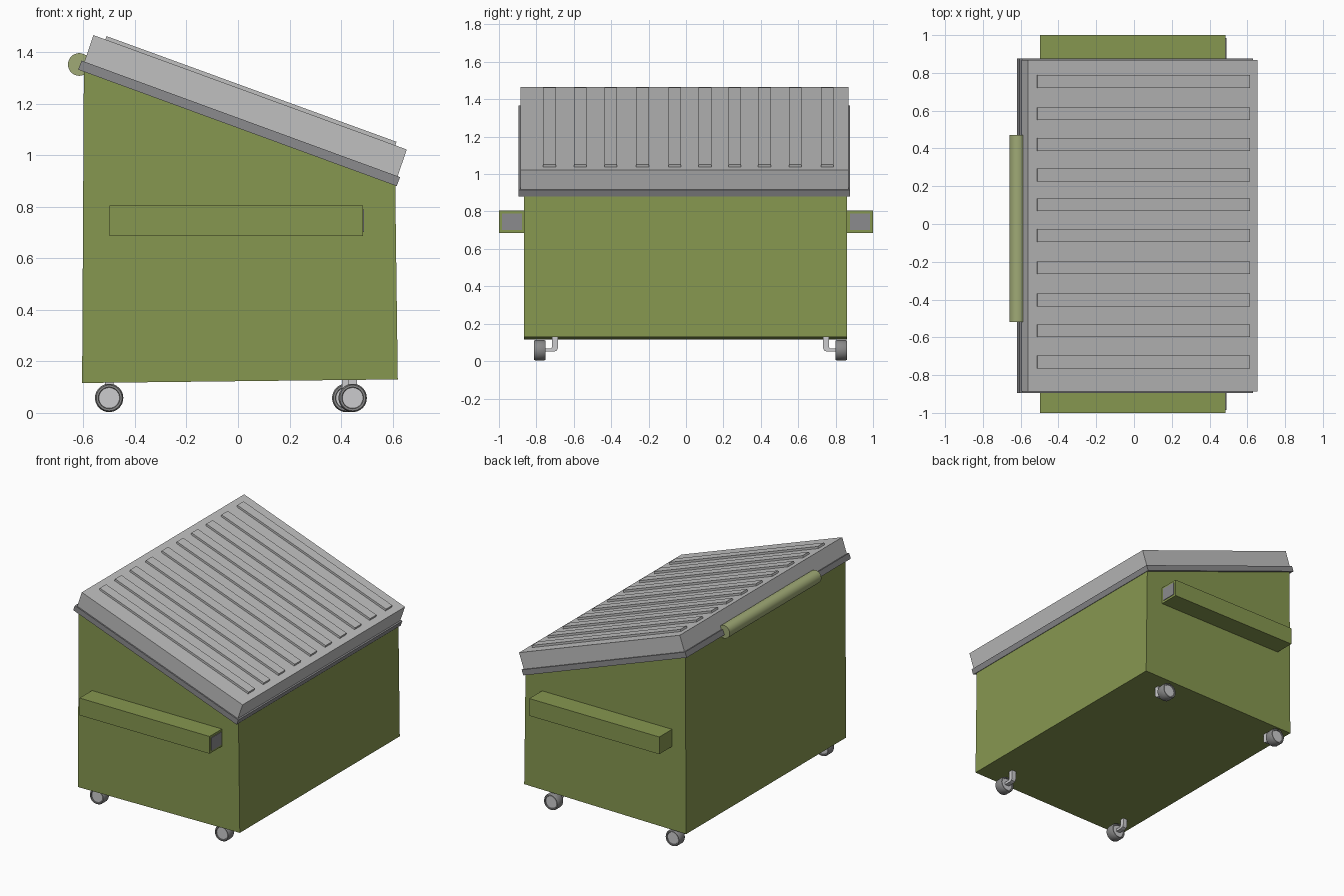
import bpy, bmesh, math
from mathutils import Vector

if "Cube" in bpy.data.objects:
    bpy.data.objects.remove(bpy.data.objects["Cube"])


def material(name, r, g, b):
    m = bpy.data.materials.new(name)
    m.use_nodes = True
    m.diffuse_color = (r, g, b, 1)
    m.node_tree.nodes["Principled BSDF"].inputs["Base Color"].default_value = (r, g, b, 1)
    return m


GREEN = material("olive green", 0.24, 0.31, 0.08)
PALE = material("pale green", 0.35, 0.40, 0.18)
LID = material("light grey", 0.53, 0.53, 0.53)
RIM = material("mid grey", 0.26, 0.26, 0.27)
TYRE = material("tyre grey", 0.25, 0.25, 0.25)
METAL = material("bracket metal", 0.60, 0.60, 0.61)


def finish(name, bm, *mats):
    bmesh.ops.recalc_face_normals(bm, faces=bm.faces)
    mesh = bpy.data.meshes.new(name)
    bm.to_mesh(mesh)
    bm.free()
    for m in mats:
        mesh.materials.append(m)
    obj = bpy.data.objects.new(name, mesh)
    bpy.context.collection.objects.link(obj)
    return obj


def smooth(obj):
    bpy.ops.object.select_all(action="DESELECT")
    obj.select_set(True)
    bpy.context.view_layer.objects.active = obj
    bpy.ops.object.shade_smooth_by_angle(angle=math.radians(35))


def extrude(name, points, depth, mat):
    """Extrude a closed 3D outline by a vector."""
    bm = bmesh.new()
    face = bm.faces.new([bm.verts.new(p) for p in points])
    ext = bmesh.ops.extrude_face_region(bm, geom=[face])["geom"]
    bmesh.ops.translate(bm, vec=Vector(depth),
                        verts=[v for v in ext if isinstance(v, bmesh.types.BMVert)])
    return finish(name, bm, mat)


def side_profile(name, xz, y0, y1, mat):
    return extrude(name, [(x, y0, z) for x, z in xz], (0, y1 - y0, 0), mat)


def box(name, x0, x1, y0, y1, z0, z1, mat):
    return side_profile(name, [(x0, z0), (x1, z0), (x1, z1), (x0, z1)], y0, y1, mat)


def lathe(name, profile, centre, mats, is_second=None, steps=32):
    """Revolve (radius, y) points about a y axis through centre."""
    bm = bmesh.new()
    verts = [bm.verts.new((r, y, 0)) for r, y in profile]
    edges = [bm.edges.new(pair) for pair in zip(verts, verts[1:])]
    bmesh.ops.spin(bm, geom=verts + edges, cent=(0, 0, 0), axis=(0, 1, 0),
                   angle=math.tau, steps=steps)
    bmesh.ops.remove_doubles(bm, verts=bm.verts, dist=0.0001)
    if is_second:
        for f in bm.faces:
            f.material_index = int(is_second(f))
    obj = finish(name, bm, *mats)
    obj.location = centre
    smooth(obj)
    return obj


# Slanted container, lid rim and lid
side_profile("container", [(-0.605, 0.116), (0.62, 0.13), (0.61, 0.9), (-0.598, 1.34)],
             -0.866, 0.862, GREEN)
side_profile("lid_rim", [(-0.62, 1.332), (0.616, 0.88), (0.629, 0.915), (-0.607, 1.367)],
             -0.895, 0.877, RIM)
side_profile("lid", [(-0.597, 1.36), (0.619, 0.917), (0.655, 1.022), (-0.561, 1.466)],
             -0.886, 0.868, LID)

# Raised ribs across the lid
for i, y in enumerate((-0.73, -0.565, -0.402, -0.232, -0.06, 0.102, 0.26, 0.42, 0.584, 0.755)):
    side_profile(f"lid_rib_{i + 1}",
                 [(-0.517, 1.44), (0.608, 1.03), (0.615, 1.052), (-0.51, 1.462)],
                 y - 0.034, y + 0.034, LID)

# Rear hinge bar
lathe("hinge_bar", [(0, -0.495), (0.044, -0.495), (0.044, 0.495), (0, 0.495)],
      (-0.616, -0.025, 1.352), [PALE])

for side, end in ((-1, "front"), (1, "back")):
    # Lifting sleeve with its end plate
    y0, y1 = sorted((side * 0.85, side))
    box(f"{end}_lift_sleeve", -0.498, 0.485, y0, y1, 0.686, 0.804, GREEN)
    y0, y1 = sorted((side * 0.876, side * 0.984))
    box(f"{end}_sleeve_plate", 0.482, 0.489, y0, y1, 0.701, 0.789, RIM)

    # Casters: revolved wheel and bent bracket
    wheel_y = -0.782 if side < 0 else 0.83
    for where, x in (("left", 0.445 if side < 0 else 0.42), ("right", -0.5)):
        lathe(f"{end}_{where}_wheel",
              [(0, -0.026), (0.040, -0.026), (0.042, -0.032), (0.050, -0.032), (0.055, -0.022),
               (0.055, 0.022), (0.050, 0.032), (0.042, 0.032), (0.040, 0.026), (0, 0.026)],
              (x, wheel_y, 0.058), [TYRE, METAL],
              lambda f: abs(f.normal.y) > 0.9 and f.calc_center_median().xz.length < 0.039)
        outline = [(0.02, 0.05), (0.075, 0.05), (0.09, 0.056), (0.097, 0.07), (0.097, 0.14),
                   (0.066, 0.14), (0.066, 0.075), (0.06, 0.067), (0.02, 0.067)]
        extrude(f"{end}_{where}_bracket",
                [(x - 0.016, wheel_y - side * d, z) for d, z in outline], (0.032, 0, 0), METAL)
